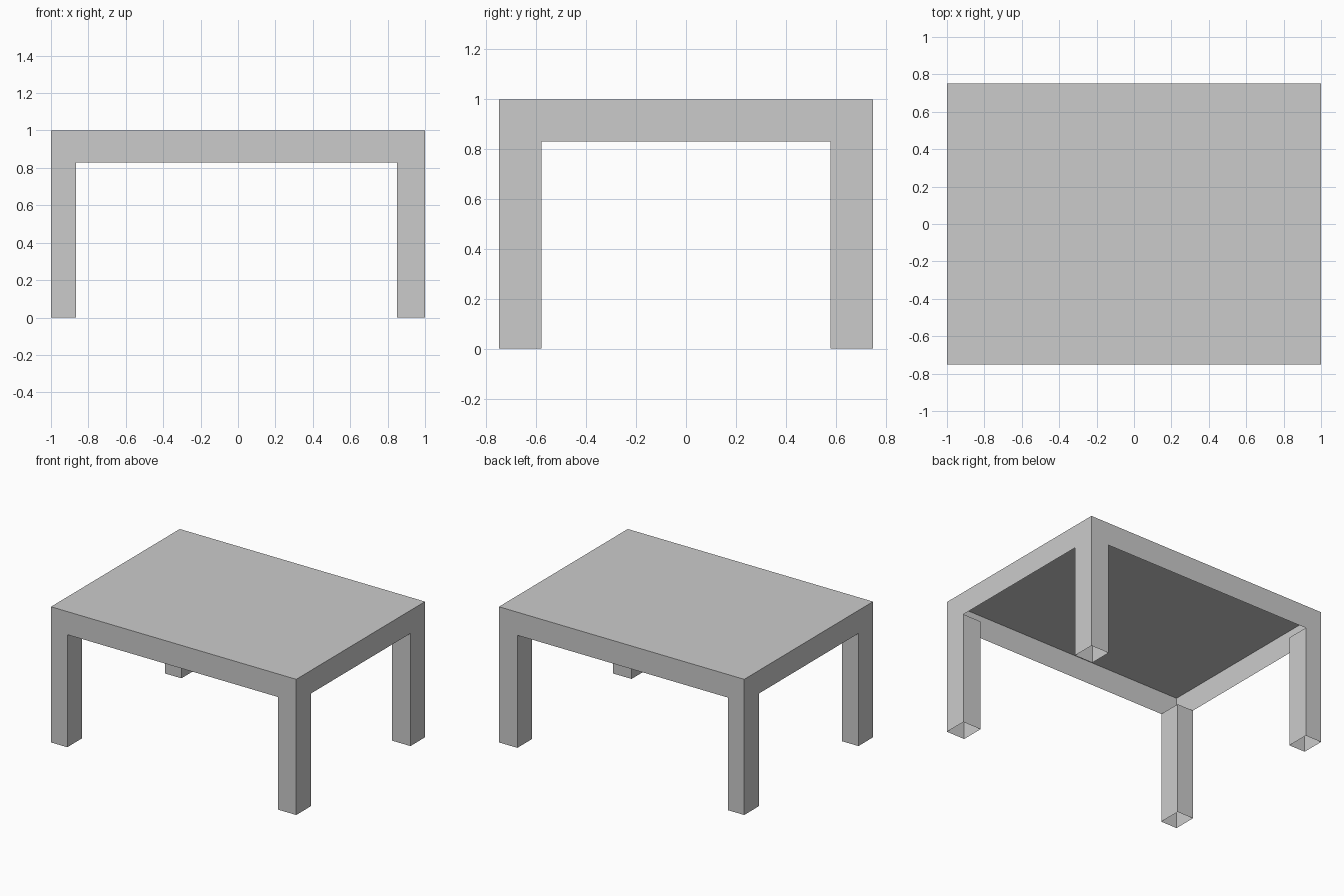
import bpy, bmesh

if "Cube" in bpy.data.objects:
    bpy.data.objects.remove(bpy.data.objects["Cube"])

X, Y, TOP, APRON_Z = 1.0, 0.75, 1.0, 0.83


def make_object(name, bm):
    mesh = bpy.data.meshes.new(name)
    bm.to_mesh(mesh)
    bm.free()
    obj = bpy.data.objects.new(name, mesh)
    bpy.context.collection.objects.link(obj)


def rectangle(bm, x0, x1, y0, y1, z):
    return [bm.verts.new((x, y, z)) for x, y in ((x0, y0), (x1, y0), (x1, y1), (x0, y1))]


def open_tube(name, x0, x1, y0, y1, z0, z1):
    # Four thin walls, open at top and bottom
    bm = bmesh.new()
    low = rectangle(bm, x0, x1, y0, y1, z0)
    high = rectangle(bm, x0, x1, y0, y1, z1)
    for i in range(4):
        j = (i + 1) % 4
        bm.faces.new((low[i], low[j], high[j], high[i]))
    make_object(name, bm)


# Table top: a single thin sheet
bm = bmesh.new()
bm.faces.new(rectangle(bm, -X, X, -Y, Y, TOP))
make_object("table_top", bm)

# Apron skirt around the edge
open_tube("apron", -X, X, -Y, Y, APRON_Z, TOP)

# Hollow legs; the left pair is slightly narrower
for side, x0, x1 in (("left", -X, -0.867), ("right", 0.85, X)):
    for end, y0, y1 in (("front", -Y, -0.58), ("back", 0.58, Y)):
        open_tube(f"{end}_{side}_leg", x0, x1, y0, y1, 0, APRON_Z)
